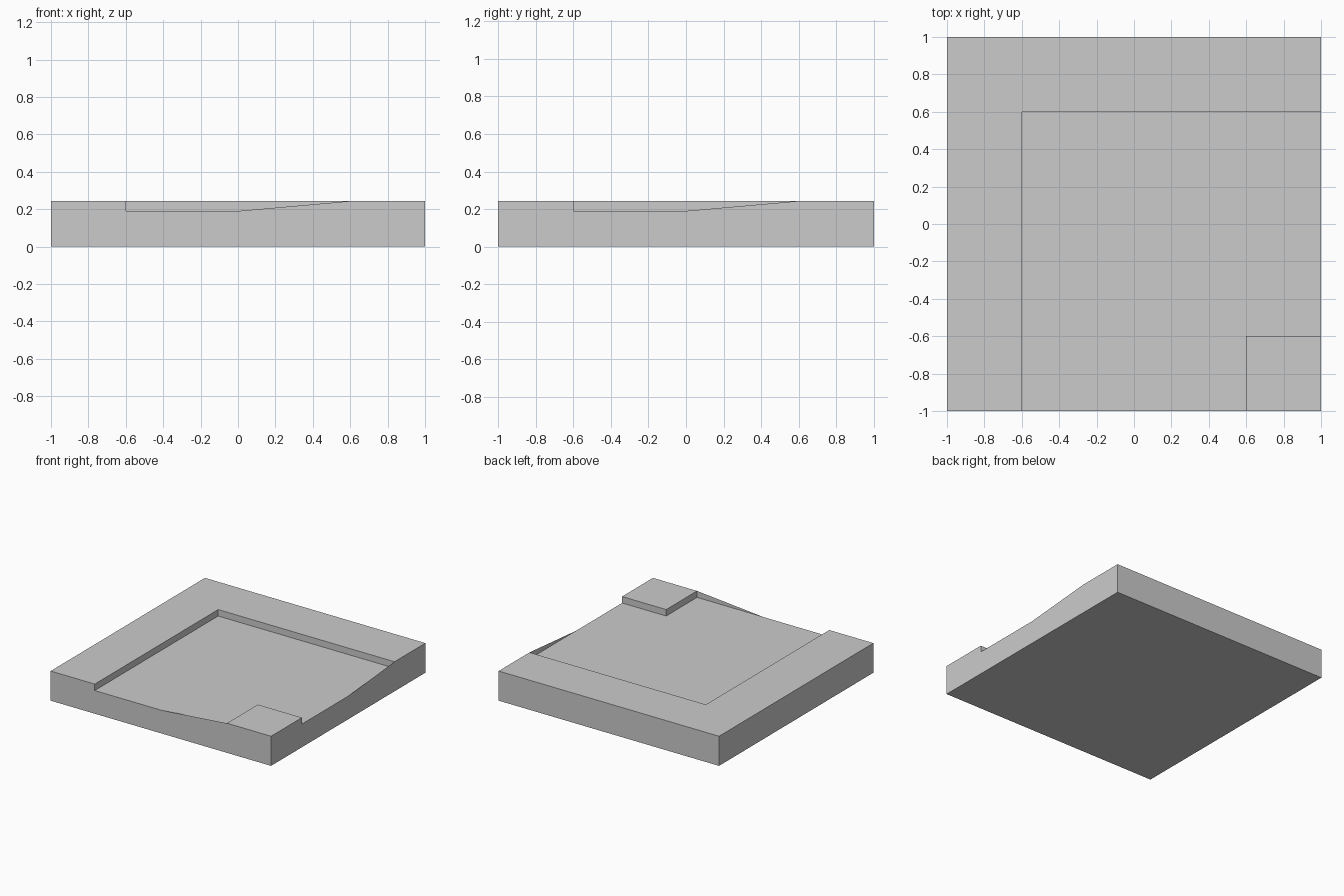
import bpy, bmesh

cube = bpy.data.objects.get("Cube")
if cube:
    bpy.data.objects.remove(cube, do_unlink=True)

FLOOR, TOP = 0.19, 0.243   # heights of the sunken floor and of the raised rim
INNER = 0.6                # distance of the rim edges from the centre

grey = bpy.data.materials.new("light_grey")
grey.use_nodes = True
colour = (0.6, 0.6, 0.6, 1)
grey.diffuse_color = colour
grey.node_tree.nodes["Principled BSDF"].inputs["Base Color"].default_value = colour


def add_object(name, bm):
    mesh = bpy.data.meshes.new(name)
    bm.to_mesh(mesh)
    bm.free()
    mesh.materials.append(grey)
    obj = bpy.data.objects.new(name, mesh)
    bpy.context.collection.objects.link(obj)
    return obj


# Slab, cut along the rim lines
bm = bmesh.new()
bmesh.ops.create_cube(bm, size=2)
for v in bm.verts:
    v.co.z = FLOOR if v.co.z > 0 else 0
for normal in ((1, 0, 0), (0, 1, 0)):
    for side in (-INNER, INNER):
        bmesh.ops.bisect_plane(bm, geom=bm.verts[:] + bm.edges[:] + bm.faces[:],
                               plane_co=[n * side for n in normal], plane_no=normal)


# L-shaped rim and small corner block, raised from the slab
def is_raised(face):
    c = face.calc_center_median()
    if face.normal.z < 0.5:
        return False
    return c.x < -INNER or c.y > INNER or (c.x > INNER and c.y < -INNER)


bm.normal_update()
raised = [f for f in bm.faces if is_raised(f)]
result = bmesh.ops.extrude_face_region(bm, geom=raised)
for item in result["geom"]:
    if isinstance(item, bmesh.types.BMVert):
        item.co.z = TOP
bmesh.ops.delete(bm, geom=[f for f in raised if f.is_valid], context="FACES_ONLY")
bmesh.ops.dissolve_limit(bm, angle_limit=0.01, verts=bm.verts[:], edges=bm.edges[:])
bmesh.ops.recalc_face_normals(bm, faces=bm.faces[:])
add_object("sunken_corner_tile", bm)

# Flat sloping fins that close part of the two open sides
profile = ((0, FLOOR), (INNER, FLOOR), (INNER, TOP))
fins = {
    "front_sloping_fin": lambda t, z: (t, -1, z),
    "side_sloping_fin": lambda t, z: (1, t, z),
}
for name, place in fins.items():
    bm = bmesh.new()
    bm.faces.new([bm.verts.new(place(t, z)) for t, z in profile])
    add_object(name, bm)
